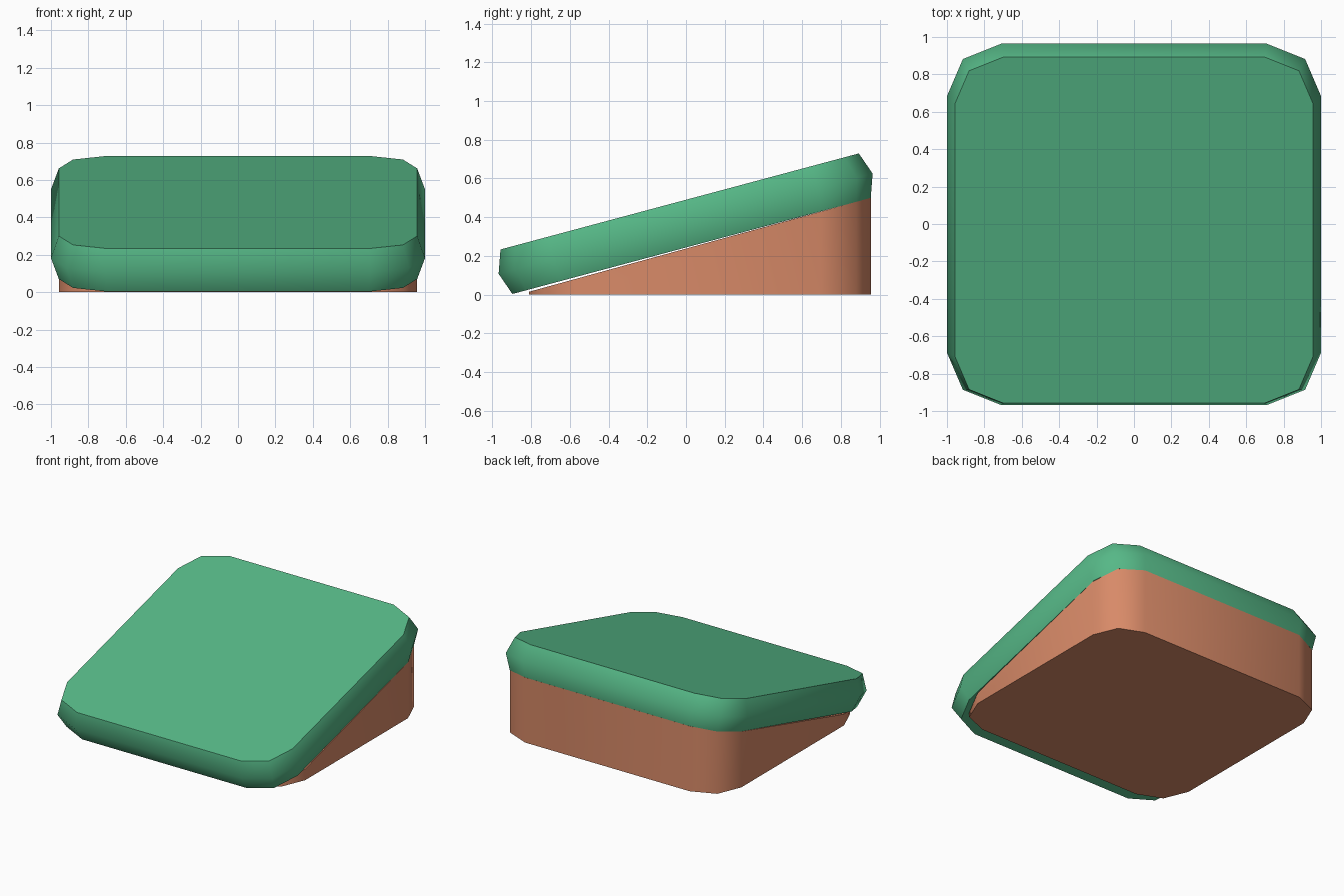
import bpy, bmesh, math
from mathutils import Matrix

if "Cube" in bpy.data.objects:
    bpy.data.objects.remove(bpy.data.objects["Cube"])


def material(name, color):
    m = bpy.data.materials.new(name)
    m.diffuse_color = (*color, 1)
    m.use_nodes = True
    m.node_tree.nodes["Principled BSDF"].inputs["Base Color"].default_value = m.diffuse_color
    return m


def rounded_ring(hx, hy, r, z):
    """Rounded rectangle with two segments per corner."""
    pts = []
    for q, (sx, sy) in enumerate([(1, 1), (-1, 1), (-1, -1), (1, -1)]):
        for k in range(3):
            a = math.radians(90 * q + 45 * k)
            pts.append((sx * (hx - r) + r * math.cos(a),
                        sy * (hy - r) + r * math.sin(a), z))
    return pts


def loft(name, rings, mat):
    """Skin a stack of rings and cap both ends."""
    bm = bmesh.new()
    loops = [[bm.verts.new(p) for p in ring] for ring in rings]
    n = len(loops[0])
    for a, b in zip(loops, loops[1:]):
        for i in range(n):
            j = (i + 1) % n
            bm.faces.new((a[i], a[j], b[j], b[i]))
    bm.faces.new(loops[0][::-1])
    bm.faces.new(loops[-1])
    me = bpy.data.meshes.new(name)
    bm.to_mesh(me)
    bm.free()
    me.materials.append(mat)
    ob = bpy.data.objects.new(name, me)
    bpy.context.collection.objects.link(ob)
    bpy.ops.object.select_all(action='DESELECT')
    ob.select_set(True)
    bpy.context.view_layer.objects.active = ob
    bpy.ops.object.shade_smooth_by_angle(angle=math.radians(50))
    return ob


green = material("green", (0.093, 0.479, 0.242))
orange = material("orange", (0.686, 0.254, 0.138))

# Tilted slab with bulging rim
slab = loft("tilted_slab", [rounded_ring(0.958, 0.958, 0.26, -0.119),
                            rounded_ring(1.0, 1.0, 0.29, 0),
                            rounded_ring(0.958, 0.958, 0.26, 0.119)], green)
slab.data.transform(Matrix.Translation((0, -0.002, 0.366))
                    @ Matrix.Rotation(math.radians(15), 4, 'X'))

# Upright wedge base, its sloped top just under the slab
base = [(x, y + 0.0725, 0) for x, y, z in rounded_ring(0.958, 0.8825, 0.258, 0)]
slope = math.tan(math.radians(15))
top = [(x, y, slope * (y + 0.9) + 0.003 - 0.007 * (0.955 - y)) for x, y, z in base]
loft("wedge_base", [base, top], orange)
